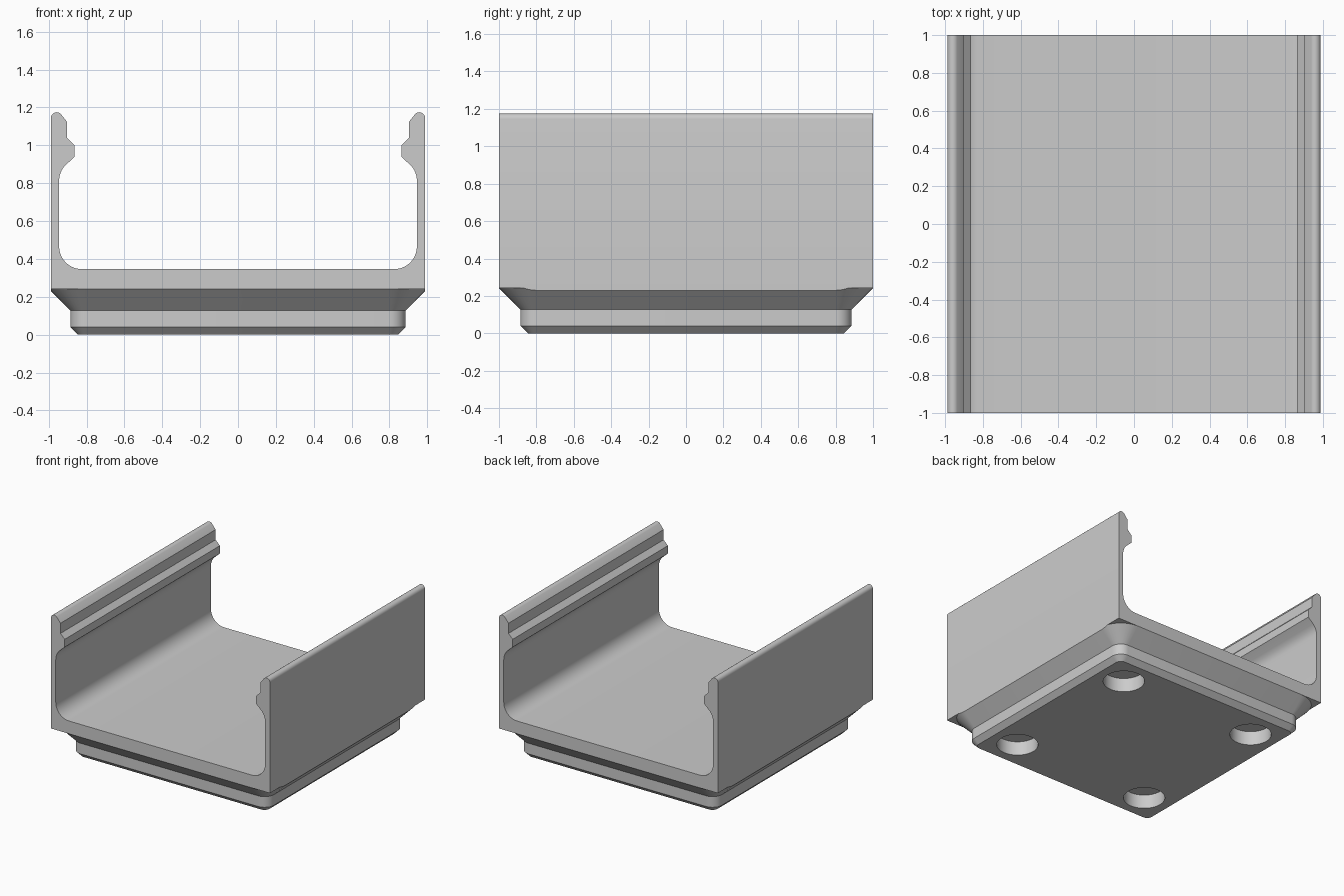
import bpy, bmesh, math
from mathutils import Vector

cube = bpy.data.objects.get("Cube")
if cube:
    bpy.data.objects.remove(cube, do_unlink=True)

grey = bpy.data.materials.new("plain grey")
grey.use_nodes = True
COLOUR = (0.6, 0.6, 0.6, 1)
grey.diffuse_color = COLOUR
grey.node_tree.nodes["Principled BSDF"].inputs["Base Color"].default_value = COLOUR

HALF_X, HALF_Y = 0.988, 1.0
FLOOR_Z = 0.242


def make_object(name, bm):
    bmesh.ops.recalc_face_normals(bm, faces=bm.faces[:])
    mesh = bpy.data.meshes.new(name)
    bm.to_mesh(mesh)
    bm.free()
    mesh.materials.append(grey)
    obj = bpy.data.objects.new(name, mesh)
    bpy.context.collection.objects.link(obj)
    return obj


def activate(obj):
    bpy.ops.object.select_all(action='DESELECT')
    obj.select_set(True)
    bpy.context.view_layer.objects.active = obj


def arc(cx, cy, r, start, end, steps=10):
    angles = [math.radians(start + (end - start) * i / steps) for i in range(steps + 1)]
    return [(cx + r * math.cos(a), cy + r * math.sin(a)) for a in angles]


# Channel: half cross-section from the outer bottom edge over the lip to the floor
half = [(HALF_X, FLOOR_Z)]
half += arc(0.958, 1.145, 0.03, 0, 135, 8)
half += [(0.902, 1.123), (0.902, 1.04), (0.864, 1.002), (0.864, 0.938)]
half += arc(0.828, 0.813, 0.117, 45, 0, 8)
half += arc(0.825, 0.466, 0.12, 0, -90)
profile = half + [(-x, z) for x, z in reversed(half)]

bm = bmesh.new()
front = bm.faces.new([bm.verts.new((x, -HALF_Y, z)) for x, z in profile])
sweep = bmesh.ops.extrude_face_region(bm, geom=[front], use_keep_orig=True)
moved = [v for v in sweep["geom"] if isinstance(v, bmesh.types.BMVert)]
bmesh.ops.translate(bm, verts=moved, vec=(0, 2 * HALF_Y, 0))
channel = make_object("channel", bm)

# Base: stacked rounded squares with constant corner centres
CORNER = 0.8
bm = bmesh.new()
rings = []
for size, z in [(0.845, 0), (0.885, 0.04), (0.885, 0.127), (1.0, FLOOR_Z)]:
    outline = []
    for quarter, (sx, sy) in enumerate([(1, 1), (-1, 1), (-1, -1), (1, -1)]):
        outline += arc(sx * CORNER, sy * CORNER, size - CORNER,
                       quarter * 90, quarter * 90 + 90)
    rings.append([bm.verts.new((x, y, z)) for x, y in outline])
for low, high in zip(rings, rings[1:]):
    for i in range(len(low)):
        j = (i + 1) % len(low)
        bm.faces.new((low[i], low[j], high[j], high[i]))
bm.faces.new(rings[0])
bm.faces.new(rings[-1])

# Trim the flare flush with the side walls
for side in (-1, 1):
    bmesh.ops.bisect_plane(bm, geom=bm.verts[:] + bm.edges[:] + bm.faces[:],
                           plane_co=(side * HALF_X, 0, 0),
                           plane_no=Vector((side, 0, 0)), clear_outer=True)
    bmesh.ops.holes_fill(bm, edges=[e for e in bm.edges if e.is_boundary])
base = make_object("base", bm)

# Four round blind holes in the underside
bm = bmesh.new()
DEPTH = 0.114
for x in (-0.619, 0.619):
    for y in (-0.619, 0.619):
        hole = bmesh.ops.create_cone(bm, cap_ends=True, segments=40, radius1=0.155,
                                     radius2=0.155, depth=2 * DEPTH)
        bmesh.ops.translate(bm, verts=hole["verts"], vec=(x, y, 0))
cutter = make_object("hole_cutter", bm)
cutter.hide_render = True
cut = base.modifiers.new("holes", 'BOOLEAN')
cut.operation = 'DIFFERENCE'
cut.solver = 'EXACT'
cut.object = cutter
activate(base)
bpy.ops.object.modifier_apply(modifier=cut.name)
bpy.data.objects.remove(cutter, do_unlink=True)

# Smooth curves, crisp edges
for obj in (channel, base):
    activate(obj)
    bpy.ops.object.shade_smooth_by_angle(angle=math.radians(25))
